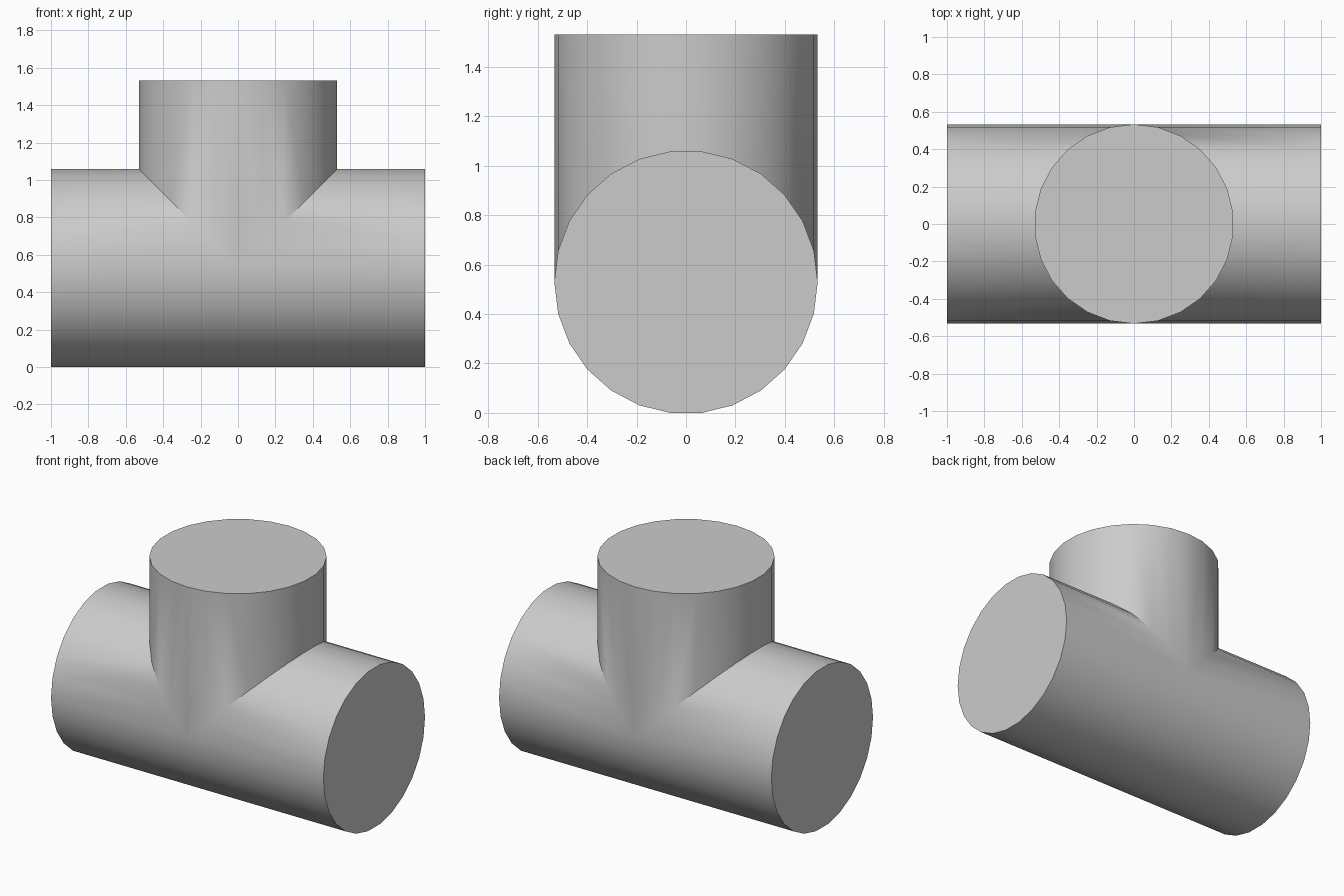
import bpy, bmesh
from math import sin, cos, pi

cube = bpy.data.objects.get("Cube")
if cube:
    bpy.data.objects.remove(cube, do_unlink=True)

SIDES = 26
RADIUS = 0.533
HALF_LENGTH = 1.0
TOP = 1.532
AXIS = RADIUS * cos(pi / SIDES)     # lowest flat rests on the ground

# Grey material
grey = bpy.data.materials.new("grey")
grey.use_nodes = True
colour = (0.6, 0.6, 0.6, 1)
grey.diffuse_color = colour
grey.node_tree.nodes["Principled BSDF"].inputs["Base Color"].default_value = colour

# Shared profile: both pipes have the same section, so they meet in a mitre
profile = [(RADIUS * cos(2 * pi * k / SIDES), RADIUS * sin(2 * pi * k / SIDES))
           for k in range(SIDES)]
half = SIDES // 2

bm = bmesh.new()
inner = [bm.verts.new((max(h, 0) if 0 < k < half else 0, y, AXIS + h))
         for k, (y, h) in enumerate(profile)]
outer = [bm.verts.new((HALF_LENGTH, y, AXIS + h)) for y, h in profile]
rim = [bm.verts.new((h if 0 < k < half else 0, y, TOP))
       for k, (y, h) in enumerate(profile[:half + 1])]

# Right half of the horizontal pipe, with its end cap
for k in range(SIDES):
    n = (k + 1) % SIDES
    bm.faces.new((inner[k], inner[n], outer[n], outer[k]))
bm.faces.new(outer)

# Right half of the upright branch, with its top cap
for k in range(half):
    bm.faces.new((inner[k], inner[k + 1], rim[k + 1], rim[k]))
bm.faces.new(rim)
bmesh.ops.recalc_face_normals(bm, faces=bm.faces)

# Mirror to the other half and weld the seam
bmesh.ops.mirror(bm, geom=bm.verts[:] + bm.edges[:] + bm.faces[:],
                 axis='X', merge_dist=0.0001)
bmesh.ops.remove_doubles(bm, verts=bm.verts[:], dist=0.0001)
# Join faces split by the seam into single flat faces
seam = [e for e in bm.edges if all(abs(v.co.x) < 0.0001 for v in e.verts)
        and len(e.link_faces) == 2 and e.calc_face_angle(1) < 0.01]
bmesh.ops.dissolve_edges(bm, edges=seam, use_verts=False)
bmesh.ops.recalc_face_normals(bm, faces=bm.faces)

mesh = bpy.data.meshes.new("pipe_tee")
bm.to_mesh(mesh)
bm.free()
mesh.materials.append(grey)
tee = bpy.data.objects.new("pipe_tee", mesh)
bpy.context.collection.objects.link(tee)

# Smooth walls, crisp cap and joint edges
bpy.ops.object.select_all(action='DESELECT')
tee.select_set(True)
bpy.context.view_layer.objects.active = tee
bpy.ops.object.shade_smooth_by_angle(angle=pi / 6)
